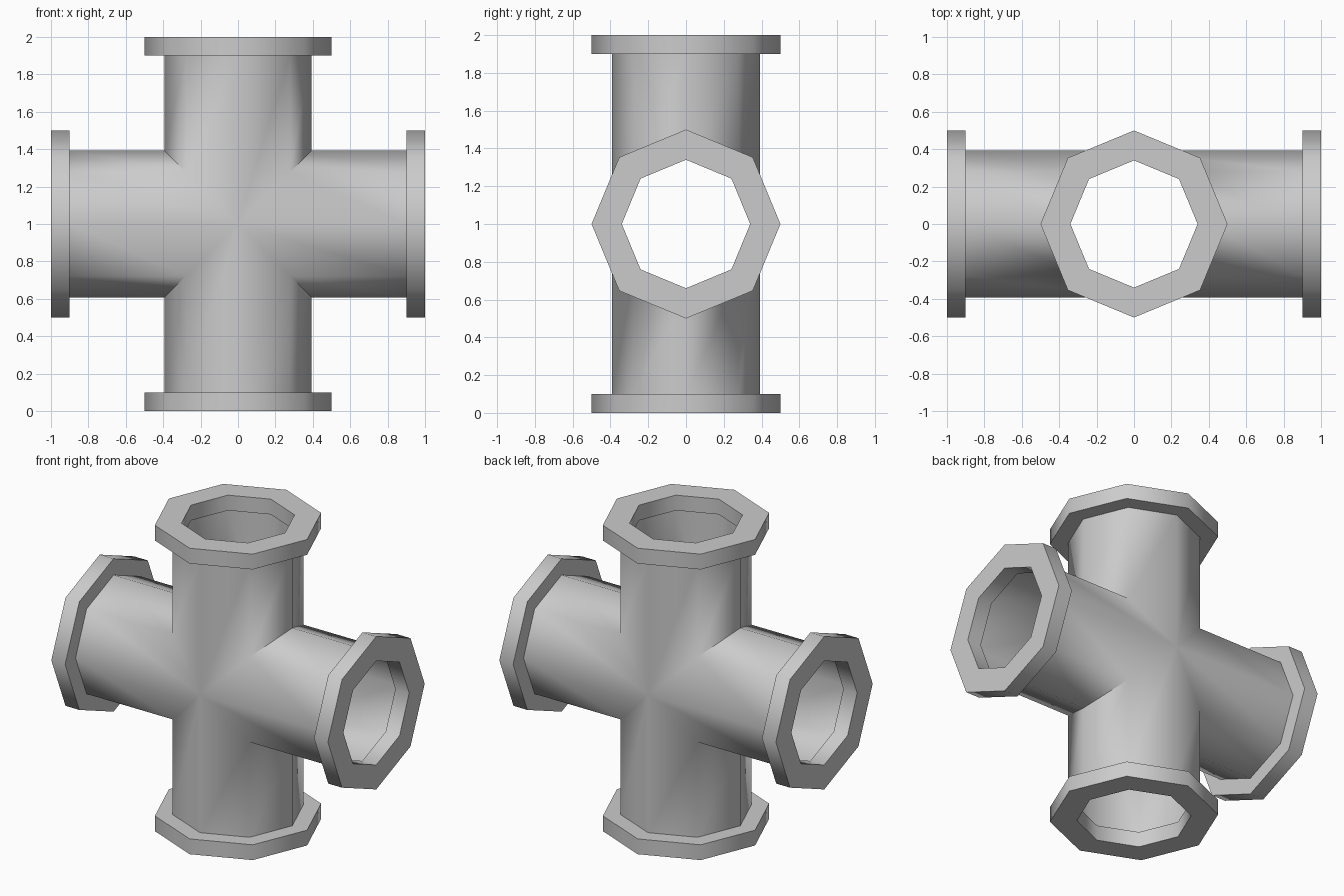
import bpy, bmesh
from math import cos, sin, pi, radians
from mathutils import Matrix, Vector

if "Cube" in bpy.data.objects:
    bpy.data.objects.remove(bpy.data.objects["Cube"])

SIDES = 8
PIPE_R, BORE_R, FLANGE_R = 0.393, 0.34, 0.5
REACH, THICK = 1.0, 0.1
CENTRE = Matrix.Translation((0, 0, 1))
ARMS = {"top": 0, "right": 90, "bottom": 180, "left": 270}


def arm_matrix(deg):
    return CENTRE @ Matrix.Rotation(radians(deg), 4, 'Y')


def ring(bm, m, r, height):
    """Octagon of vertices; height is a function of local x."""
    out = []
    for i in range(SIDES):
        a = 2 * pi * i / SIDES
        x, y = r * cos(a), r * sin(a)
        out.append(bm.verts.new(m @ Vector((x, y, height(x)))))
    return out


def bridge(bm, a, b):
    for i in range(SIDES):
        j = (i + 1) % SIDES
        bm.faces.new((a[i], a[j], b[j], b[i]))


def finish(bm, name):
    me = bpy.data.meshes.new(name)
    bm.to_mesh(me)
    bm.free()
    ob = bpy.data.objects.new(name, me)
    bpy.context.collection.objects.link(ob)
    bpy.ops.object.select_all(action='DESELECT')
    ob.select_set(True)
    bpy.context.view_layer.objects.active = ob
    bpy.ops.object.shade_smooth_by_angle(angle=radians(60))


# Cross pipe: four open arms mitred together at the middle
bm = bmesh.new()
for deg in ARMS.values():
    m = arm_matrix(deg)
    bridge(bm, ring(bm, m, PIPE_R, abs),
           ring(bm, m, PIPE_R, lambda x: REACH - THICK))
bmesh.ops.remove_doubles(bm, verts=bm.verts[:], dist=0.001)
finish(bm, "cross_pipe")

# Octagonal flange ring at the end of each arm
profile = [(BORE_R, REACH - THICK), (FLANGE_R, REACH - THICK),
           (FLANGE_R, REACH), (BORE_R, REACH)]
for side, deg in ARMS.items():
    bm = bmesh.new()
    m = arm_matrix(deg)
    rings = [ring(bm, m, r, lambda x, h=h: h) for r, h in profile]
    for k in range(4):
        bridge(bm, rings[k], rings[(k + 1) % 4])
    bmesh.ops.recalc_face_normals(bm, faces=bm.faces[:])
    finish(bm, side + "_flange")
